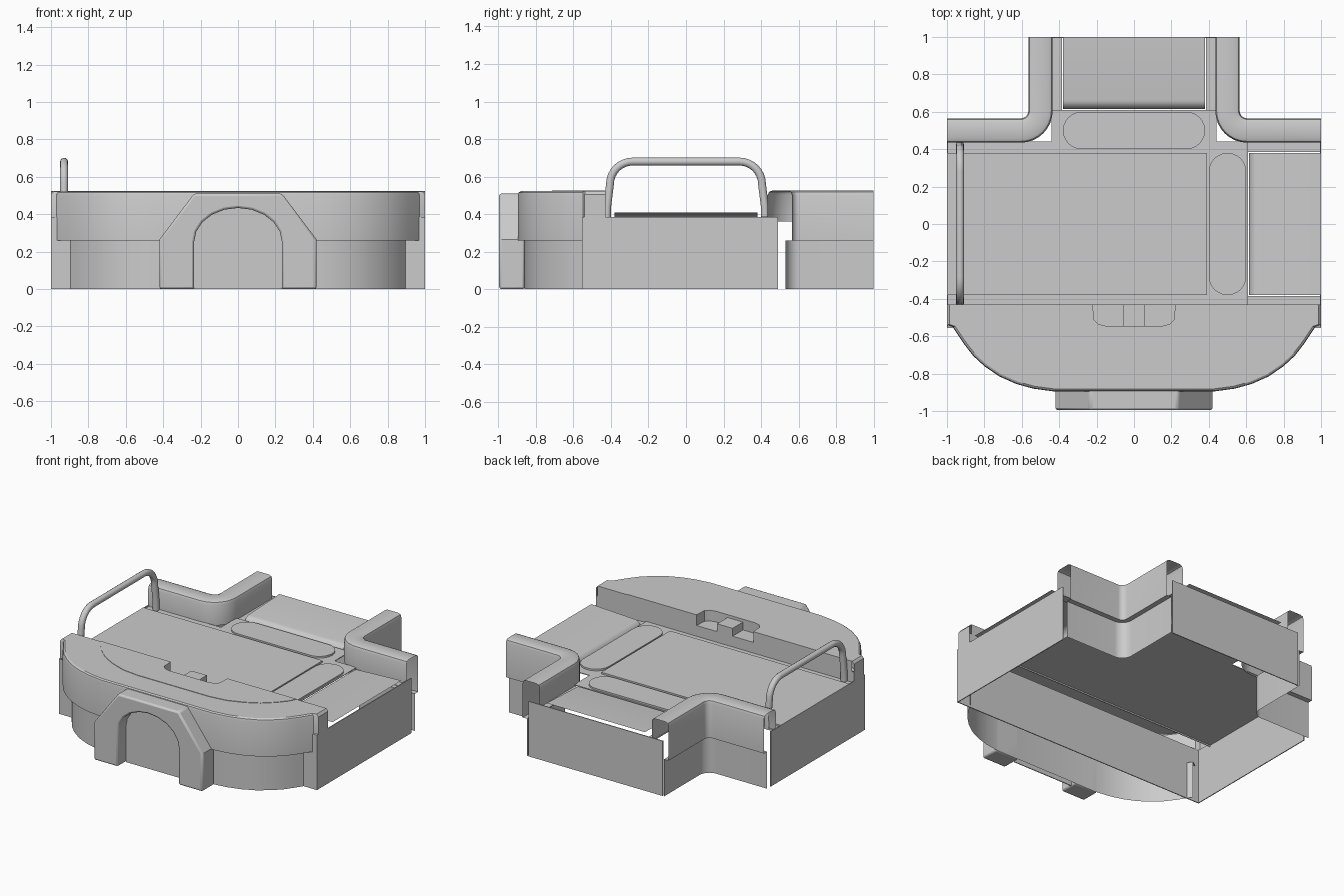
import bpy, bmesh, math
from mathutils import Vector

cube = bpy.data.objects.get("Cube")
if cube:
    bpy.data.objects.remove(cube, do_unlink=True)

grey = bpy.data.materials.new("plain_grey")
grey.use_nodes = True
colour = (0.6, 0.6, 0.6, 1)
grey.diffuse_color = colour
grey.node_tree.nodes["Principled BSDF"].inputs["Base Color"].default_value = colour


def finish(name, bm, smooth=True):
    me = bpy.data.meshes.new(name)
    bm.to_mesh(me)
    bm.free()
    ob = bpy.data.objects.new(name, me)
    bpy.context.collection.objects.link(ob)
    me.materials.append(grey)
    if smooth:
        bpy.ops.object.select_all(action='DESELECT')
        ob.select_set(True)
        bpy.context.view_layer.objects.active = ob
        bpy.ops.object.shade_smooth_by_angle(angle=math.radians(35))
    return ob


def sheet(name, rows, facing=(0, 0, 1)):
    """Open surface through rows of points, turned to face the given way."""
    bm = bmesh.new()
    grid = [[bm.verts.new(p) for p in row] for row in rows]
    for a, b in zip(grid, grid[1:]):
        for j in range(len(a) - 1):
            bm.faces.new((a[j], b[j], b[j + 1], a[j + 1]))
    bm.normal_update()
    total = sum((f.normal * f.calc_area() for f in bm.faces), Vector())
    if total.dot(Vector(facing)) < 0:
        bmesh.ops.reverse_faces(bm, faces=bm.faces[:])
    return finish(name, bm)


def prism(name, outline, start, depth):
    """Solid from a closed outline of 3D points at start, pushed by depth."""
    bm = bmesh.new()
    s = Vector(start)
    face = bm.faces.new([bm.verts.new(Vector(p) + s) for p in outline])
    out = bmesh.ops.extrude_face_region(bm, geom=[face], use_keep_orig=True)
    bmesh.ops.translate(bm, vec=depth, verts=[v for v in out["geom"] if isinstance(v, bmesh.types.BMVert)])
    bmesh.ops.recalc_face_normals(bm, faces=bm.faces[:])
    return finish(name, bm)


def flat(points, z=0):
    return [(x, y, z) for x, y in points]


def box(name, x0, x1, y0, y1, z0, z1):
    return prism(name, flat([(x0, y0), (x1, y0), (x1, y1), (x0, y1)]), (0, 0, z0), (0, 0, z1 - z0))


def mirrored(half):
    """Left-to-right path from its right half."""
    return [(-x, y) for x, y in reversed(half)] + half


def arc(cx, cy, r, a0, a1, n):
    return [(cx + r * math.cos(math.radians(a0 + (a1 - a0) * i / n)),
             cy + r * math.sin(math.radians(a0 + (a1 - a0) * i / n))) for i in range(n + 1)]


FLOOR, TOP, STEP, PANEL, INNER = 0.375, 0.525, 0.26, 0.385, -0.43

# Outer walls of the open-bottomed tray
for side, label in ((-1, "right"), (1, "left")):
    box(label + "_side_panel", side, side * 0.994, -0.555, 0.49, 0, PANEL)
box("front_panel", -1, 1, -0.555, -0.549, 0, PANEL)
box("back_panel", -0.52, 0.52, 0.994, 1, 0, PANEL)

# Floor and its raised plates
box("floor_base", -1, 0.61, -0.44, 0.44, FLOOR - 0.005, FLOOR)
box("back_floor_base", -0.44, 0.44, 0.44, 0.61, FLOOR - 0.005, FLOOR)
box("floor_plate", -1, 0.39, -0.38, 0.38, FLOOR, FLOOR + 0.012)
for s in (-1, 1):
    box("side_floor_strip", 0.61, 1, s * 0.385, s * 0.44, FLOOR - 0.015, FLOOR - 0.01)
    box("back_floor_strip", s * 0.385, s * 0.44, 0.61, 1, FLOOR - 0.015, FLOOR - 0.01)

# Rounded pads set in the two openings
pad = arc(0.28, 0, 0.1, -90, 90, 12) + arc(-0.28, 0, 0.1, 90, 270, 12)
prism("back_pad", flat([(x, y + 0.5) for x, y in pad]), (0, 0, FLOOR), (0, 0, 0.012))
prism("side_pad", flat([(0.5 - y, x) for x, y in pad]), (0, 0, FLOOR), (0, 0, 0.012))

# Sloping lids with a rolled inner edge
lid = arc(0.665, 0.345, 0.05, 180, 95, 8) + [(1, 0.41)]
sheet("back_lid", [[(x, d, z) for d, z in lid] for x in (-0.38, 0.38)])
sheet("side_lid", [[(d, y, z) for d, z in lid] for y in (-0.38, 0.38)])

# Curved corner rails: wall profile as (radius from corner centre, height)
C = 0.605
rail = [(0.17, 0.36), (0.17, 0.5), (0.163, 0.518), (0.147, TOP), (0.062, TOP),
        (0.046, 0.518), (0.04, 0.5), (0.04, STEP), (0.075, STEP), (0.075, 0)]
for s, label in ((-1, "right"), (1, "left")):
    rows = []
    for r, z in rail:
        path = [(1, C - r)] + arc(C, C, r, 270, 180, 8) + [(C - r, 1)]
        rows.append([(s * x, y, z) for x, y in path])
    sheet(label + "_corner_rail", rows)

# Bowed front: skirt, step, upper band and rounded top edge
bow = mirrored([(0.43, -0.895), (0.54, -0.88), (0.63, -0.855), (0.72, -0.815),
                (0.8, -0.76), (0.86, -0.705), (0.91, -0.64), (0.97, -0.55)])
skirt = [(x * 0.95, y + 0.035) for x, y in bow]


def inset(points, k):
    return [(x * (1 - k), INNER + (y - INNER) * (1 - 2 * k)) for x, y in points]


sheet("front_bow", [flat(skirt), flat(skirt, STEP), flat(bow, STEP), flat(bow, 0.5),
                    flat(inset(bow, 0.004), 0.515), flat(inset(bow, 0.014), 0.522)], (0, -1, 0))
for s in (-1, 1):
    end = [(s * x, y) for x, y in ((0.97, -0.55), (1, -0.54), (1, INNER))]
    sheet("front_bow_end", [flat(end, PANEL), flat(end, 0.505), flat(inset(end, 0.014), 0.522)], (s, 0, 0))

# Front top with its latch notch
notch = mirrored([(0.15, -0.545), (0.19, -0.535), (0.215, -0.51), (0.22, INNER)])
rim = inset(mirrored([(x, y) for x, y in bow if x > 0] + [(1, -0.54), (1, INNER)]), 0.014)
prism("front_top", flat(rim + notch[::-1]), (0, 0, 0.516), (0, 0, 0.006))
seam = mirrored([(0.28, -0.715), (0.4, -0.7), (0.51, -0.66), (0.6, -0.61),
                 (0.68, -0.54), (0.73, -0.48), (0.755, INNER)])
prism("front_top_plate", flat(seam + notch[::-1]), (0, 0, 0.521), (0, 0, 0.004))
edge = [(-0.986, INNER)] + notch + [(0.986, INNER)]
sheet("notch_wall", [flat(edge, 0.45), flat(edge, 0.52)], (0, 1, 0))
box("front_inner_wall", -1, 1, INNER - 0.005, INNER, 0.36, 0.45)
prism("notch_floor", flat(notch), (0, 0, 0.445), (0, 0, 0.005))
box("latch_block", -0.06, 0.06, -0.545, INNER, 0.45, 0.505)

# Arched frame on the front
outer = mirrored([(0.235, 0.51), (0.42, 0.265), (0.42, 0)])
opening = arc(0, 0.25, 0.235, 0, 180, 10)
opening = [(x, 0.25 + (z - 0.25) * 0.78) for x, z in opening]
opening = [(0.235, 0)] + opening + [(-0.235, 0)]
frame = prism("front_arch", [(x, 0, z) for x, z in outer + opening], (0, -0.995, 0), (0, 0.135, 0))
bev = frame.modifiers.new("soft_edges", 'BEVEL')
bev.width = 0.012
bev.segments = 2
bev.limit_method = 'ANGLE'
bev.angle_limit = math.radians(40)
prism("arch_recess", [(x, 0, z) for x, z in opening], (0, -0.905, 0), (0, 0.006, 0))

# Bent tube handle on the right side
bend = arc(0.285, 0.56, 0.12, 0, 90, 8)
half = [(y, z) for y, z in reversed(bend)] + [(0.42, 0.44), (0.422, 0.375)]
points = mirrored(half)
curve = bpy.data.curves.new("handle", 'CURVE')
curve.dimensions = '3D'
curve.bevel_depth = 0.022
curve.bevel_resolution = 3
curve.use_fill_caps = True
spline = curve.splines.new('POLY')
spline.points.add(len(points) - 1)
for p, (y, z) in zip(spline.points, points):
    p.co = (-0.93, y, z, 1)
spline.use_smooth = True
curve.materials.append(grey)
handle = bpy.data.objects.new("handle", curve)
bpy.context.collection.objects.link(handle)
